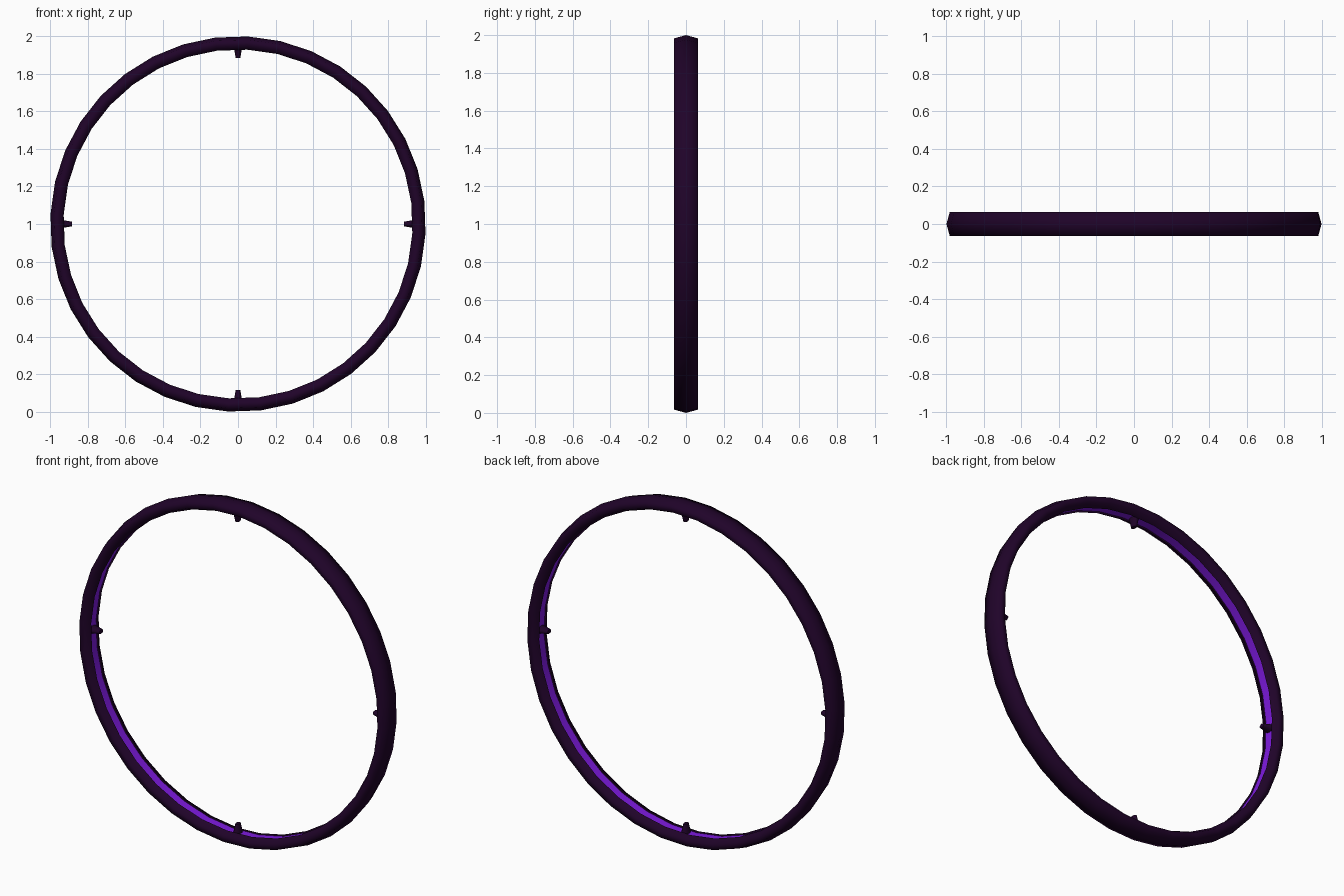
import bpy, bmesh
from math import cos, sin, pi, radians
from mathutils import Matrix, Vector

if "Cube" in bpy.data.objects:
    bpy.data.objects.remove(bpy.data.objects["Cube"], do_unlink=True)

SEGMENTS = 36
TURN = radians(-3)
CENTRE = Vector((0, 0, 1))


def material(name, colour):
    m = bpy.data.materials.new(name)
    m.use_nodes = True
    m.diffuse_color = colour
    m.node_tree.nodes["Principled BSDF"].inputs["Base Color"].default_value = colour
    return m


dark = material("dark_plum", (0.014, 0.001, 0.022, 1))
glow = material("bright_violet", (0.21, 0.01, 0.75, 1))


def finish(bm, name, mats, angle):
    bmesh.ops.recalc_face_normals(bm, faces=bm.faces)
    mesh = bpy.data.meshes.new(name)
    bm.to_mesh(mesh)
    bm.free()
    for m in mats:
        mesh.materials.append(m)
    ob = bpy.data.objects.new(name, mesh)
    bpy.context.collection.objects.link(ob)
    bpy.ops.object.select_all(action='DESELECT')
    ob.select_set(True)
    bpy.context.view_layer.objects.active = ob
    bpy.ops.object.shade_smooth_by_angle(angle=radians(angle))
    return ob


# Ring: (radius, y) half section, mirrored, with a groove on the inside
half = [(0.984, 0.064), (0.949, 0.064), (0.931, 0.03), (0.941, 0.03)]
section = [(1.0014, 0)] + half + [(r, -y) for r, y in reversed(half)]
FLOOR = len(half)  # section edge that forms the groove floor

bm = bmesh.new()
loops = []
for i in range(SEGMENTS):
    a = TURN + 2 * pi * i / SEGMENTS
    loops.append([bm.verts.new(CENTRE + Vector((r * cos(a), y, r * sin(a))))
                  for r, y in section])
n = len(section)
for i, here in enumerate(loops):
    after = loops[(i + 1) % SEGMENTS]
    for j in range(n):
        k = (j + 1) % n
        face = bm.faces.new((here[j], here[k], after[k], after[j]))
        face.material_index = 1 if j == FLOOR else 0
finish(bm, "ring", [dark, glow], 80)

# Four tapered studs pointing at the centre, wider from front to back
for i, side in enumerate(("left", "top", "right", "bottom")):
    a = i * pi / 2
    inward = Vector((-cos(a), 0, -sin(a)))
    bm = bmesh.new()
    bmesh.ops.create_cone(bm, cap_ends=True, segments=12,
                          radius1=0.025, radius2=0.012, depth=0.07)
    turn = inward.to_track_quat('Z', 'Y').to_matrix().to_4x4()
    widen = Matrix.Scale(1.5, 4, Vector((0, 1, 0)))
    bm.transform(Matrix.Translation(CENTRE - inward * 0.92) @ widen @ turn)
    finish(bm, side + "_stud", [dark], 50)
